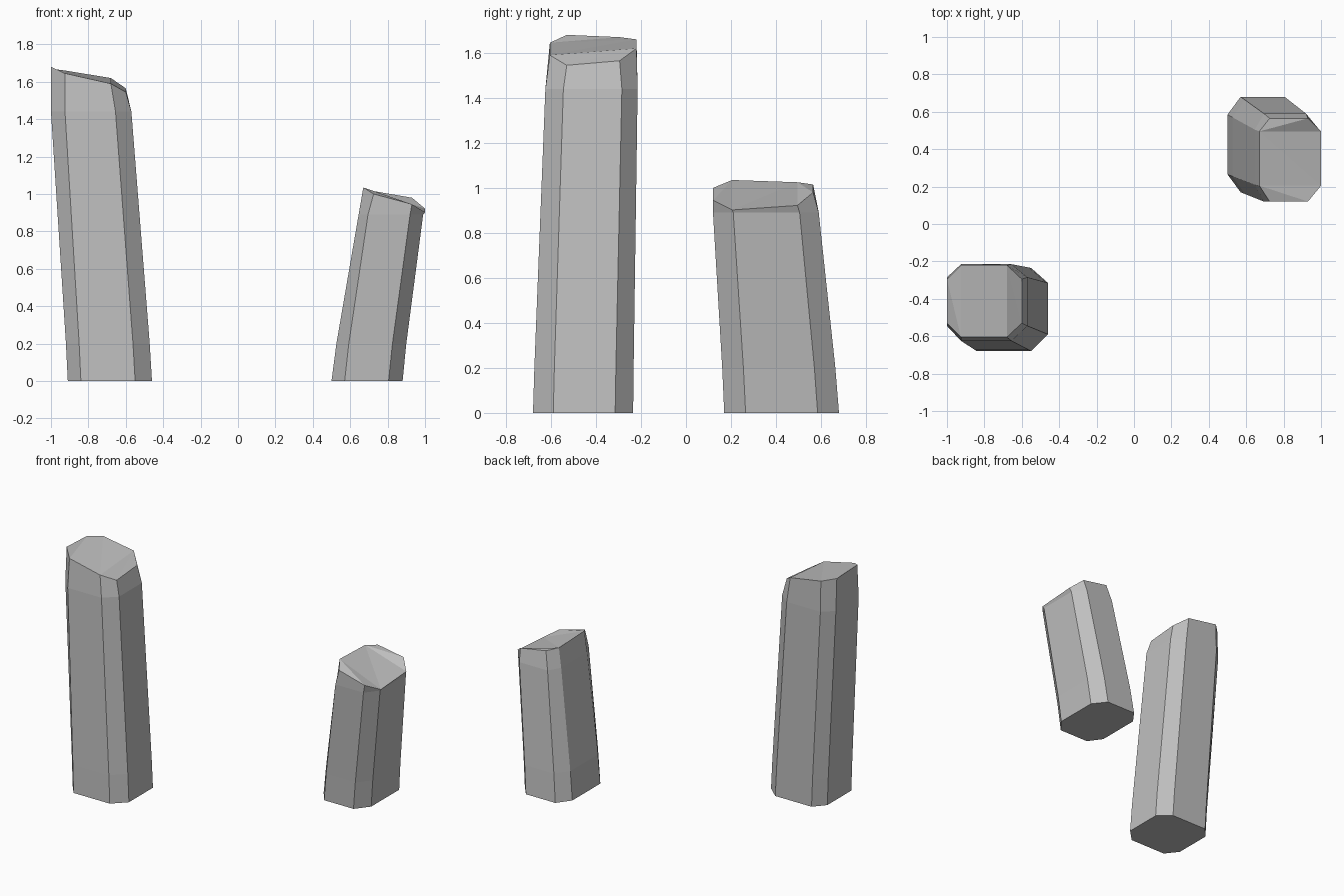
import bpy
import bmesh
from mathutils import Vector

default_cube = bpy.data.objects.get("Cube")
if default_cube:
    bpy.data.objects.remove(default_cube, do_unlink=True)


def make_material(name, colour):
    material = bpy.data.materials.new(name)
    material.use_nodes = True
    material.diffuse_color = colour
    material.node_tree.nodes["Principled BSDF"].inputs["Base Color"].default_value = colour
    return material


def octagon(xs, ys, heights):
    """Rectangle with cut corners, counter-clockwise from the front face's left end."""
    left, front_left, front_right, right = xs
    front, side_front, side_back, back = ys
    outline = [
        (front_left, front), (front_right, front),
        (right, side_front), (right, side_back),
        (front_right, back), (front_left, back),
        (left, side_back), (left, side_front),
    ]
    return [Vector((x, y, z)) for (x, y), z in zip(outline, heights)]


def blend(lower, upper, factor, height):
    ring = [a.lerp(b, factor) for a, b in zip(lower, upper)]
    for point in ring:
        point.z = height
    return ring


def build_stone(name, rings, material):
    """Skin a stack of octagonal rings and close both ends."""
    bm = bmesh.new()
    loops = [[bm.verts.new(point) for point in ring] for ring in rings]
    for lower, upper in zip(loops, loops[1:]):
        for i in range(len(lower)):
            j = (i + 1) % len(lower)
            bm.faces.new((lower[i], lower[j], upper[j], upper[i]))
    bm.faces.new(list(reversed(loops[0])))
    cap = bm.faces.new(loops[-1])
    bmesh.ops.triangulate(bm, faces=[cap])
    bmesh.ops.recalc_face_normals(bm, faces=bm.faces)
    mesh = bpy.data.meshes.new(name)
    bm.to_mesh(mesh)
    bm.free()
    mesh.materials.append(material)
    stone = bpy.data.objects.new(name, mesh)
    bpy.context.collection.objects.link(stone)
    return stone


stone_grey = make_material("stone grey", (0.52, 0.52, 0.52, 1))

# Tall standing stone: base, shoulder and slanted broken top
tall_base = octagon((-0.91, -0.84, -0.55, -0.46), (-0.68, -0.59, -0.315, -0.235), [0] * 8)
tall_shoulder = octagon((-1, -0.925, -0.655, -0.57), (-0.625, -0.545, -0.285, -0.215), [1.44] * 8)
tall_top = octagon((-1, -0.925, -0.68, -0.6), (-0.605, -0.53, -0.295, -0.22),
                   (1.645, 1.59, 1.545, 1.565, 1.62, 1.66, 1.67, 1.68))
tall_foot = blend(tall_base, tall_shoulder, 0.11, 0.2)
build_stone("tall_stone", [tall_base, tall_foot, tall_shoulder, tall_top], stone_grey)

# Short leaning stone
short_base = octagon((0.5, 0.57, 0.805, 0.88), (0.17, 0.265, 0.585, 0.68), [0] * 8)
short_shoulder = octagon((0.645, 0.695, 0.92, 0.99), (0.12, 0.21, 0.505, 0.59), [0.89] * 8)
short_top = octagon((0.67, 0.725, 0.93, 1), (0.12, 0.205, 0.495, 0.565),
                    (1.0, 0.945, 0.902, 0.922, 0.98, 1.015, 1.025, 1.035))
short_foot = blend(short_base, short_shoulder, 0.18, 0.2)
build_stone("short_stone", [short_base, short_foot, short_shoulder, short_top], stone_grey)
